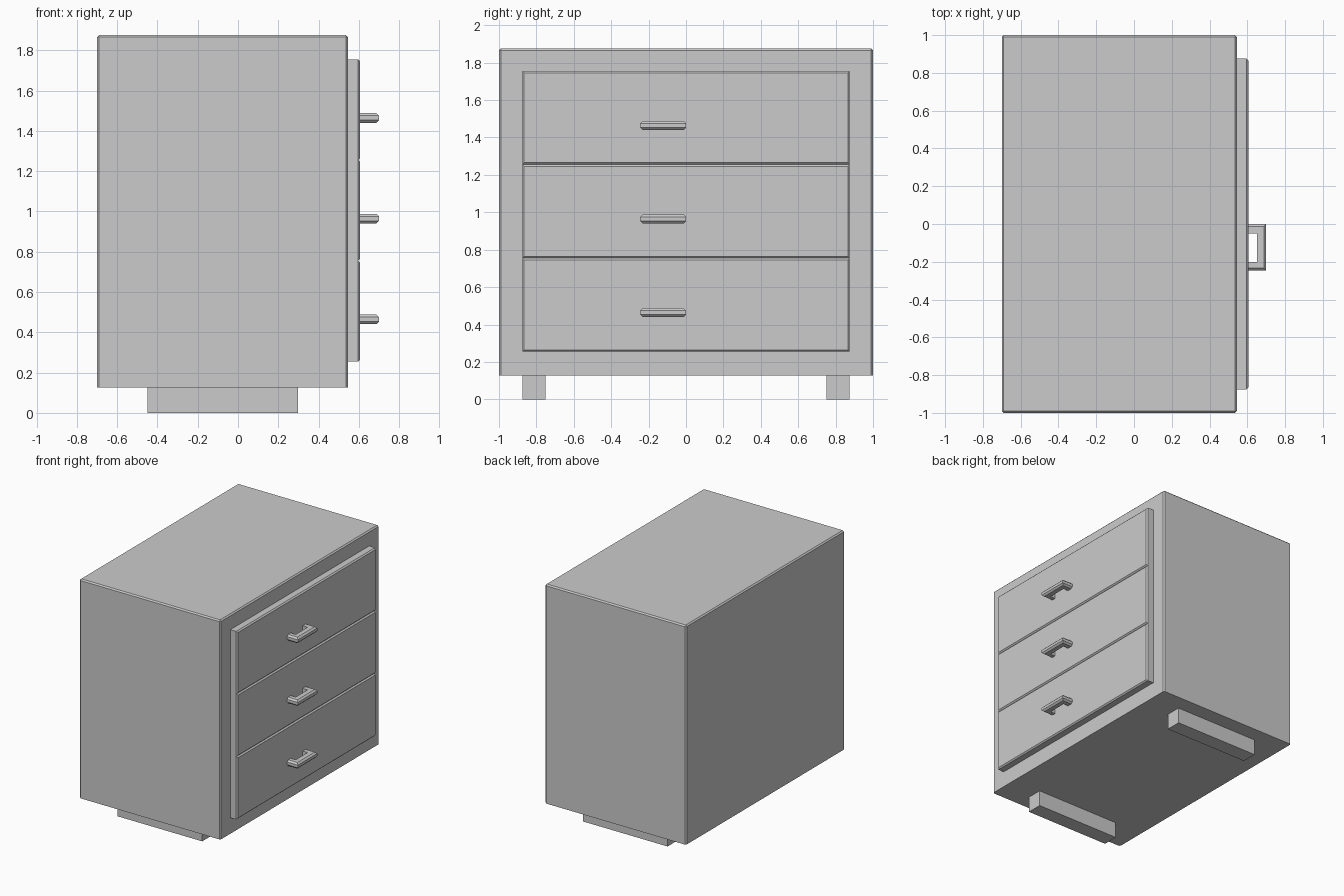
import bpy, bmesh

if "Cube" in bpy.data.objects:
    bpy.data.objects.remove(bpy.data.objects["Cube"])


def finish(name, bm):
    bmesh.ops.recalc_face_normals(bm, faces=bm.faces)
    mesh = bpy.data.meshes.new(name)
    bm.to_mesh(mesh)
    bm.free()
    obj = bpy.data.objects.new(name, mesh)
    bpy.context.collection.objects.link(obj)
    return obj


def prism(name, outline, z0, z1, chamfer=0.0, pick=None):
    """Extrude an xy outline from z0 to z1, chamfering the edges chosen by pick(a, b)."""
    bm = bmesh.new()
    base = bm.faces.new([bm.verts.new((x, y, z0)) for x, y in outline])
    new = bmesh.ops.extrude_face_region(bm, geom=[base], use_keep_orig=True)["geom"]
    bmesh.ops.translate(bm, vec=(0, 0, z1 - z0),
                        verts=[g for g in new if isinstance(g, bmesh.types.BMVert)])
    if pick:
        edges = [e for e in bm.edges if pick(e.verts[0].co, e.verts[1].co)]
        bmesh.ops.bevel(bm, geom=edges, offset=chamfer, segments=1,
                        profile=0.5, affect='EDGES')
    return finish(name, bm)


def rect(x0, x1, y0, y1):
    return [(x0, y0), (x1, y0), (x1, y1), (x0, y1)]


BODY_X, FRONT_X, TIP_X = 0.545, 0.606, 0.70
eps = 1e-4

# Cabinet body: every edge chamfered except the bottom rim
prism("cabinet_body", rect(-0.70, BODY_X, -1, 1), 0.127, 1.875, 0.01,
      lambda a, b: max(a.z, b.z) > 1)

# Runner feet
for side, y in (("right", -0.8125), ("left", 0.8125)):
    prism("foot_" + side, rect(-0.45, 0.297, y - 0.0625, y + 0.0625), 0, 0.127)

# Handle outline: square U seen from above
handle = [(FRONT_X, -0.245), (TIP_X, -0.245), (TIP_X, 0), (FRONT_X, 0),
          (FRONT_X, -0.05), (0.65, -0.05), (0.65, -0.20), (FRONT_X, -0.20)]


def outer_handle_edge(a, b):
    flat = abs(a.z - b.z) < eps
    at_tip = min(a.x, b.x) > TIP_X - eps
    at_side = max(a.x, b.x) > TIP_X - eps and abs(a.y - b.y) < eps
    return flat and (at_tip or at_side)


# Drawers with chamfered front rims, one handle each
for i, name in enumerate(("bottom", "middle", "top")):
    z = 0.255 + 0.5 * i
    prism("drawer_" + name, rect(BODY_X, FRONT_X, -0.875, 0.875), z, z + 0.5, 0.01,
          lambda a, b: min(a.x, b.x) > FRONT_X - eps)
    prism("handle_" + name, handle, z + 0.185, z + 0.233, 0.013, outer_handle_edge)
